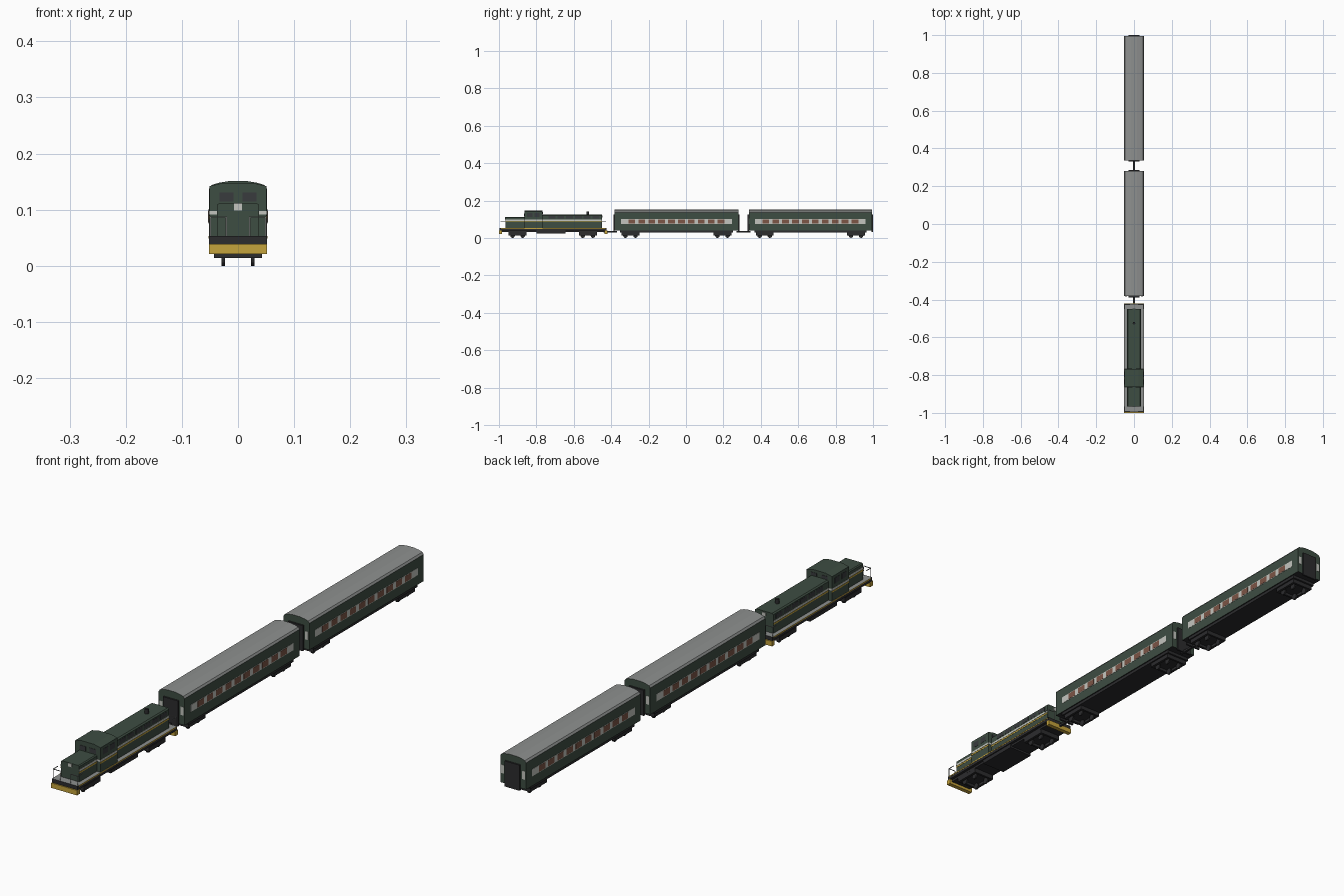
import bpy, bmesh, math

if "Cube" in bpy.data.objects:
    bpy.data.objects.remove(bpy.data.objects["Cube"])

def material(name, rgb):
    m = bpy.data.materials.new(name)
    m.diffuse_color = (*rgb, 1)
    m.use_nodes = True
    m.node_tree.nodes["Principled BSDF"].inputs["Base Color"].default_value = m.diffuse_color
    return m

GREEN = material("dark_green", (0.048, 0.075, 0.055))
GREY = material("roof_grey", (0.27, 0.28, 0.275))
DARK = material("charcoal", (0.025, 0.025, 0.027))
GLASS = material("dark_glass", (0.04, 0.043, 0.047))
YELLOW = material("yellow", (0.56, 0.37, 0.045))
LIGHT = material("pale_grey", (0.55, 0.56, 0.52))
BROWN = material("curtain_brown", (0.2, 0.09, 0.06))

def finish(name, bm, mats, rule=None):
    bmesh.ops.recalc_face_normals(bm, faces=bm.faces)
    bm.normal_update()
    if rule:
        for f in bm.faces:
            f.material_index = rule(f)
    me = bpy.data.meshes.new(name)
    bm.to_mesh(me)
    bm.free()
    for m in mats:
        me.materials.append(m)
    ob = bpy.data.objects.new(name, me)
    bpy.context.collection.objects.link(ob)
    return ob

def add_box(bm, x, y, z):
    """Box from (min, max) pairs."""
    vs = bmesh.ops.create_cube(bm, size=1)['verts']
    for v in vs:
        for i, (a, b) in enumerate((x, y, z)):
            v.co[i] = (a + b) / 2 + v.co[i] * (b - a)

def boxes(name, mat, items, rule=None):
    bm = bmesh.new()
    for it in items:
        add_box(bm, *it)
    return finish(name, bm, mat if isinstance(mat, list) else [mat], rule)

def both(x, y, z):
    """The same box on both sides."""
    return [(x, y, z), ((-x[1], -x[0]), y, z)]

def extrude_y(name, profile, y0, y1, mats, rule):
    """Half profile (x, z), mirrored and swept along y."""
    pts = profile + [(-x, z) for x, z in reversed(profile)]
    bm = bmesh.new()
    f = bm.faces.new([bm.verts.new((x, y0, z)) for x, z in pts])
    new = bmesh.ops.extrude_face_region(bm, geom=[f])['geom']
    bmesh.ops.translate(bm, vec=(0, y1 - y0, 0),
                        verts=[g for g in new if isinstance(g, bmesh.types.BMVert)])
    return finish(name, bm, mats, rule)

def roof_rule(f):
    return 2 if f.normal.z < -0.5 else (1 if f.normal.z > 0.2 else 0)

def bogie(name, yc):
    h = 0.048
    items = both((0.034, 0.043), (yc - h, yc + h), (0.014, 0.030))
    items += [((-0.036, 0.036), (yc - h, yc + h), (0.024, 0.034))]
    for s in (-1, 1):
        a = yc + s * (h - 0.004)
        items.append(((-0.036, 0.036), (a - 0.004, a + 0.004), (0.014, 0.026)))
    boxes(name + "_frame", DARK, items)
    # wheels
    bm = bmesh.new()
    for s in (-1, 1):
        for x in (-0.0265, 0.0265):
            vs = bmesh.ops.create_cone(bm, cap_ends=True, segments=12, radius1=0.012,
                                       radius2=0.012, depth=0.006)['verts']
            for v in vs:
                a, b, c = v.co
                v.co = (x + c, yc + s * 0.027 + a, 0.012 + b)
    finish(name + "_wheels", bm, [DARK])

def coach(name, y0, y1):
    yc = (y0 + y1) / 2
    # body and curved roof in one shell
    extrude_y(name + "_body",
              [(0.052, 0.040), (0.052, 0.137), (0.047, 0.144), (0.034, 0.148), (0.016, 0.151)],
              y0, y1, [GREEN, GREY, DARK], roof_rule)
    # underframe
    boxes(name + "_underframe", DARK, [((-0.048, 0.048), (y0 + 0.03, y1 - 0.03), (0.029, 0.041))])
    # pale window band with brown windows
    boxes(name + "_window_band", LIGHT,
          both((0.0515, 0.0527), (yc - 0.296, yc + 0.296), (0.075, 0.101)))
    wins = []
    for i in range(10):
        c = yc + (i - 4.5) * 0.053
        wins += both((0.052, 0.0533), (c - 0.018, c + 0.018), (0.077, 0.099))
    boxes(name + "_windows", BROWN, wins)
    # gangways and end windows
    for end, y, s in (("front", y0, -1), ("rear", y1, 1)):
        span = lambda d: tuple(sorted((y - s * 0.001, y + s * d)))
        boxes(f"{name}_{end}_gangway", DARK, [((-0.03, 0.03), span(0.006), (0.032, 0.125))])
        boxes(f"{name}_{end}_end_windows", LIGHT,
              both((0.036, 0.048), span(0.001), (0.075, 0.105)))
    for end, y in (("front", y0 + 0.085), ("rear", y1 - 0.085)):
        bogie(f"{name}_{end}_bogie", y)

coach("first_coach", -0.382, 0.280)
coach("second_coach", 0.336, 0.994)

# couplers
boxes("couplers", DARK, [((-0.004, 0.004), (-0.44, -0.37), (0.030, 0.038)),
                         ((-0.004, 0.004), (0.27, 0.345), (0.030, 0.038))])

# locomotive deck: grey top, dark edge
boxes("loco_deck", [DARK, GREY], [((-0.052, 0.052), (-0.996, -0.424), (0.039, 0.053))],
      lambda f: 1 if f.normal.z > 0.5 else 0)
boxes("loco_sill_stripe", YELLOW, both((0.0515, 0.0526), (-0.99, -0.43), (0.049, 0.053)))
boxes("loco_buffer_beams", YELLOW, [((-0.052, 0.052), (-1.0, -0.984), (0.021, 0.039)),
                                    ((-0.052, 0.052), (-0.436, -0.420), (0.021, 0.039))])
boxes("loco_underframe", DARK, [((-0.042, 0.042), (-0.984, -0.436), (0.031, 0.040))])
boxes("loco_fuel_tank", DARK, [((-0.048, 0.048), (-0.80, -0.645), (0.024, 0.040))])
bogie("loco_front_bogie", -0.90)
bogie("loco_rear_bogie", -0.525)

# hoods and cab with bevelled roof edges
def shell(name, w, h, y0, y1, c, d):
    extrude_y(name, [(w, 0.052), (w, h - d), (w - c, h)], y0, y1, [GREEN], None)

shell("loco_nose", 0.037, 0.112, -0.966, -0.860, 0.004, 0.003)
shell("loco_long_hood", 0.037, 0.125, -0.770, -0.449, 0.005, 0.004)
shell("loco_cab", 0.051, 0.148, -0.864, -0.767, 0.026, 0.006)

# waist stripes: pale band above a thin yellow line
def stripe(name, mat, z):
    items = both((0.0365, 0.0378), (-0.966, -0.86), z)
    items += both((0.0365, 0.0378), (-0.77, -0.449), z)
    items += both((0.0505, 0.0518), (-0.865, -0.766), z)
    items += both((0.036, 0.0518), (-0.865, -0.863), z)
    items += both((0.036, 0.0518), (-0.768, -0.766), z)
    boxes(name, mat, items)

stripe("loco_pale_stripe", LIGHT, (0.091, 0.098))
boxes("loco_yellow_stripe", YELLOW,
      both((0.0365, 0.0378), (-0.966, -0.86), (0.084, 0.089))
      + both((0.0365, 0.0378), (-0.77, -0.449), (0.084, 0.089))
      + both((0.0505, 0.0518), (-0.865, -0.766), (0.084, 0.089)))

# cab windows: front, rear and sides
boxes("loco_cab_windows", GLASS,
      both((0.008, 0.033), (-0.8652, -0.863), (0.115, 0.131))
      + both((0.010, 0.033), (-0.768, -0.7658), (0.127, 0.138))
      + both((0.0505, 0.0518), (-0.85, -0.822), (0.112, 0.132))
      + both((0.0505, 0.0518), (-0.81, -0.782), (0.112, 0.132)))

# hood grilles
grilles = []
for i in range(6):
    y = -0.735 + i * 0.047
    grilles += both((0.0365, 0.0376), (y, y + 0.037), (0.103, 0.117))
boxes("loco_grilles", GLASS, grilles)

# headlights
boxes("loco_headlights", LIGHT, [((-0.007, 0.007), (-0.968, -0.965), (0.099, 0.111)),
                                 ((-0.007, 0.007), (-0.450, -0.447), (0.108, 0.120))])

# exhaust stack
bm = bmesh.new()
bmesh.ops.create_cone(bm, cap_ends=True, segments=12, radius1=0.007, radius2=0.007, depth=0.02)
bmesh.ops.translate(bm, verts=bm.verts, vec=(0, -0.525, 0.131))
finish("loco_exhaust", bm, [DARK])

# end railings
rails = []
for y, inner in ((-0.992, -0.966), (-0.428, -0.449)):
    a, b = sorted((y, inner))
    rails += both((0.0485, 0.0505), (y - 0.001, y + 0.001), (0.052, 0.088))
    rails += both((0.020, 0.022), (y - 0.001, y + 0.001), (0.052, 0.088))
    rails += both((0.020, 0.0505), (y - 0.001, y + 0.001), (0.086, 0.088))
    rails += both((0.0485, 0.0505), (a, b), (0.086, 0.088))
boxes("loco_end_railings", GREY, rails)
